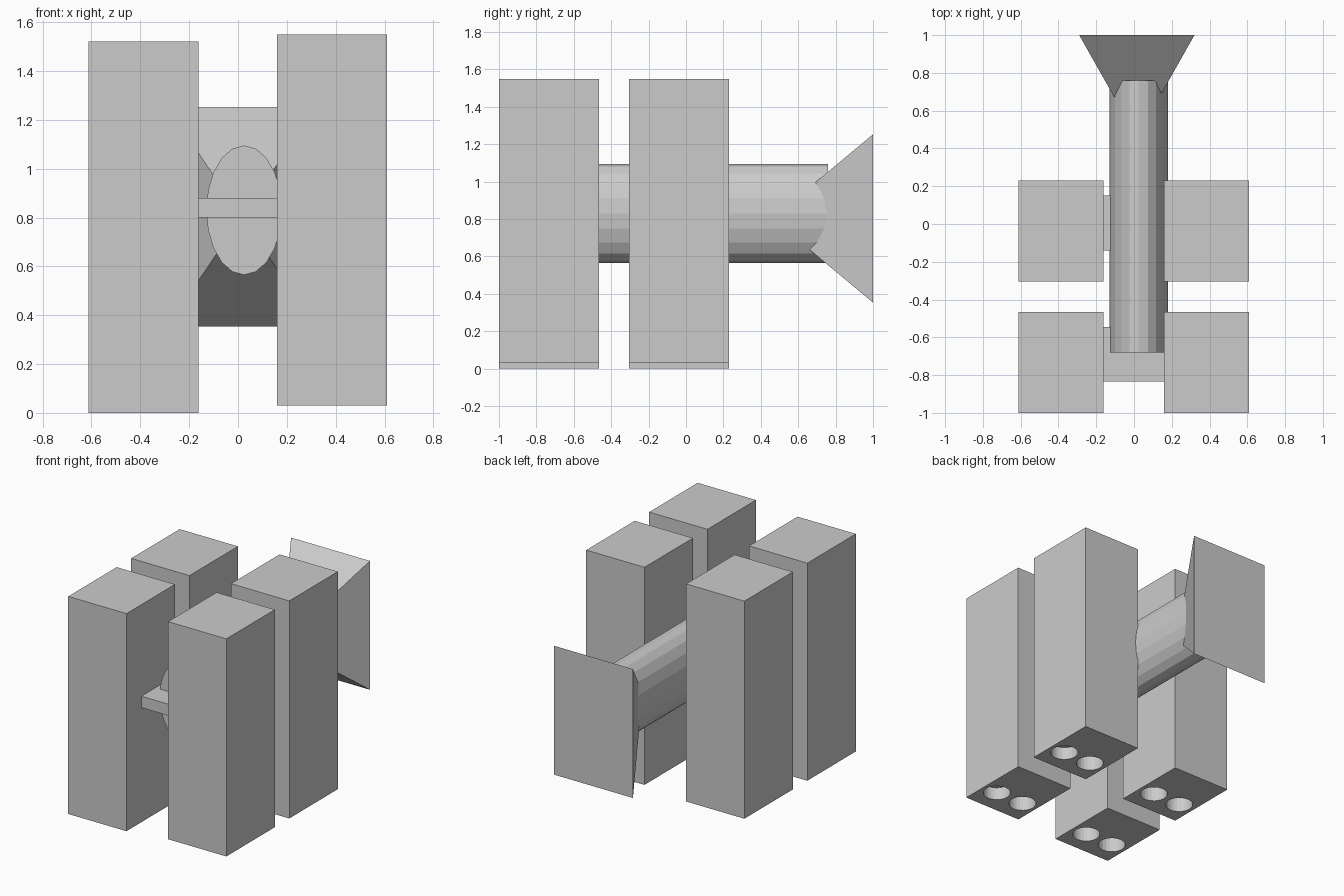
import bpy
import bmesh
from math import pi
from mathutils import Matrix, Vector

if "Cube" in bpy.data.objects:
    bpy.data.objects.remove(bpy.data.objects["Cube"])


def make_object(name, bm):
    mesh = bpy.data.meshes.new(name)
    bmesh.ops.recalc_face_normals(bm, faces=bm.faces)
    bm.to_mesh(mesh)
    bm.free()
    obj = bpy.data.objects.new(name, mesh)
    bpy.context.collection.objects.link(obj)
    return obj


def box(name, lo, hi):
    lo, hi = Vector(lo), Vector(hi)
    bm = bmesh.new()
    bmesh.ops.create_cube(bm, size=1, matrix=Matrix.Translation((lo + hi) / 2)
                          @ Matrix.Diagonal((*(hi - lo), 1)))
    return make_object(name, bm)


def cone(name, sides, r1, r2, depth, matrix):
    bm = bmesh.new()
    bmesh.ops.create_cone(bm, cap_ends=True, segments=sides, radius1=r1,
                          radius2=r2, depth=depth, matrix=matrix)
    bmesh.ops.remove_doubles(bm, verts=bm.verts, dist=1e-5)
    return make_object(name, bm)


def drill(obj, x, y, z, radius, depth):
    cutter = cone("cutter", 24, radius, radius, depth * 2,
                  Matrix.Translation((x, y, z)))
    cutter.hide_render = True
    mod = obj.modifiers.new("hole", 'BOOLEAN')
    mod.operation = 'DIFFERENCE'
    mod.solver = 'EXACT'
    mod.object = cutter
    bpy.context.view_layer.objects.active = obj
    bpy.ops.object.modifier_apply(modifier=mod.name)
    bpy.data.objects.remove(cutter)


# Four upright blocks, each with two round sockets underneath
for row, y0 in (("front", -1.0), ("rear", -0.305)):
    for side, x, z in (("left", -0.387, 0.0), ("right", 0.385, 0.03)):
        block = box(f"{row}_{side}_block", (x - 0.225, y0, z),
                    (x + 0.225, y0 + 0.535, z + 1.52))
        for dx in (-0.11, 0.11):
            shallow = side == "right" and dx > 0
            drill(block, x + dx, y0 + 0.178, z, 0.09, 0.09 if shallow else 0.2)

# Thin bars joining the left and right blocks
for row, y0 in (("front", -0.835), ("rear", -0.14)):
    box(f"{row}_cross_bar", (-0.2, y0, 0.80), (0.2, y0 + 0.29, 0.88))

# Faceted central body with an oval section, lying along y
lay = Matrix.Rotation(-pi / 2, 4, 'X')
cone("central_body", 20, 1, 1, 1.44,
     Matrix.Translation((0.025, 0.04, 0.83)) @ Matrix.Diagonal((0.155, 1, 0.265, 1)) @ lay)

# Four-sided tail flare, its point buried in the body
flare_turn = lay @ Matrix.Rotation(pi / 4, 4, 'Z')
cone("tail_flare", 4, 0, 2 ** 0.5, 0.54,
     Matrix.Translation((0.015, 0.73, 0.803)) @ Matrix.Diagonal((0.305, 1, 0.45, 1)) @ flare_turn)
